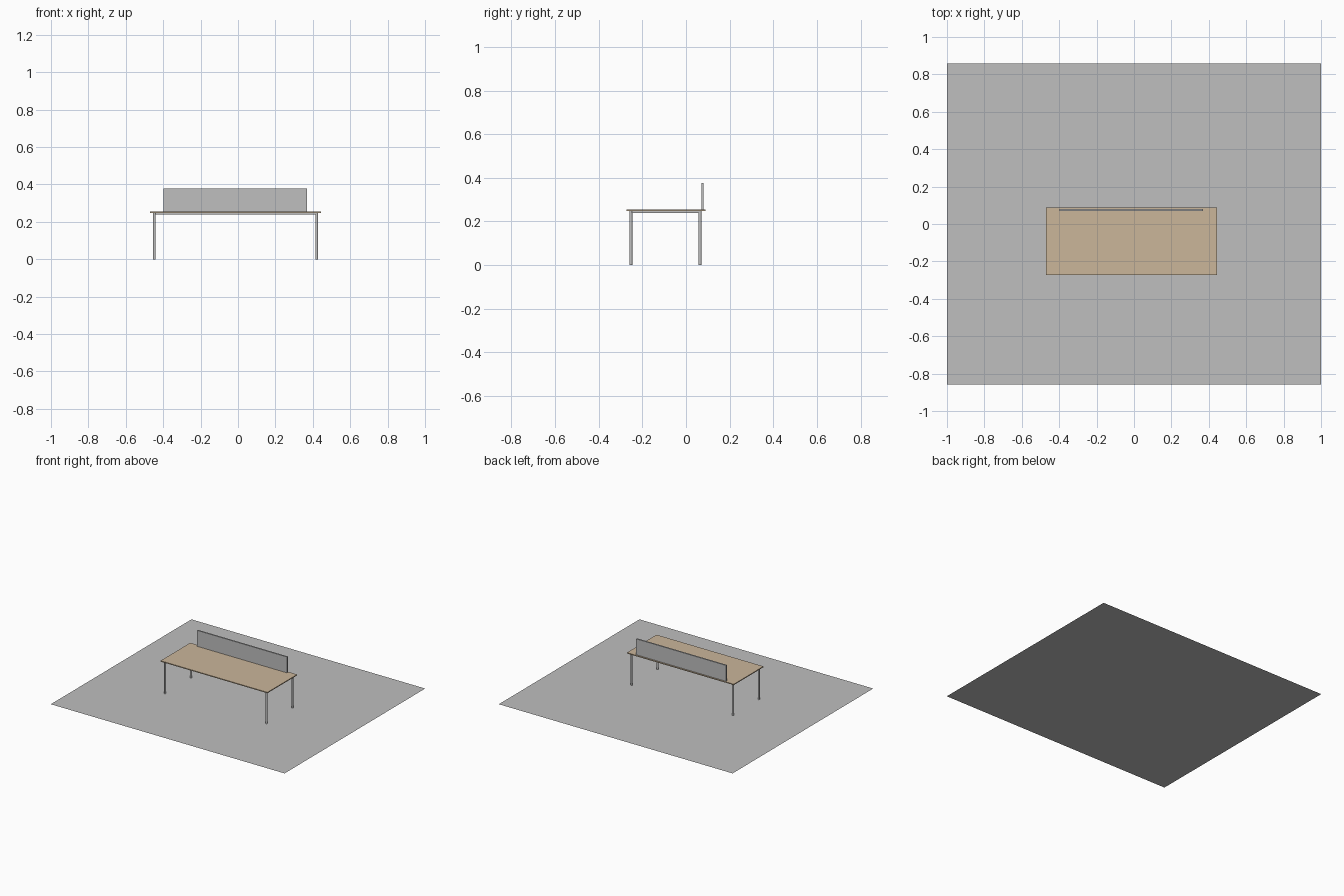
import bpy

if "Cube" in bpy.data.objects:
    bpy.data.objects.remove(bpy.data.objects["Cube"])


def material(name, rgb):
    m = bpy.data.materials.new(name)
    m.diffuse_color = (*rgb, 1)
    m.use_nodes = True
    m.node_tree.nodes["Principled BSDF"].inputs["Base Color"].default_value = m.diffuse_color
    return m


GREY = material("neutral grey", (0.52, 0.52, 0.52))
TAN = material("light wood", (0.597, 0.468, 0.323))


def box(name, lo, hi, mat):
    bpy.ops.mesh.primitive_cube_add(size=1, location=[(a + b) / 2 for a, b in zip(lo, hi)])
    o = bpy.context.object
    o.name = name
    o.scale = [b - a for a, b in zip(lo, hi)]
    bpy.ops.object.transform_apply(location=False, rotation=False, scale=True)
    o.data.materials.append(mat)
    return o


# Floor sheet
bpy.ops.mesh.primitive_plane_add(size=2)
floor = bpy.context.object
floor.name = "floor"
floor.scale = (1, 0.859, 1)
bpy.ops.object.transform_apply(scale=True)
floor.data.materials.append(GREY)

# Desk top and privacy panel standing near its back edge
box("desk_top", (-0.471, -0.273, 0.247), (0.443, 0.089, 0.254), TAN)
box("privacy_panel", (-0.398, 0.070, 0.254), (0.369, 0.081, 0.377), GREY)

# Legs
LX, LY, R = (-0.447, 0.421), (-0.253, 0.064), 0.007
for sx, x in zip(("left", "right"), LX):
    for sy, y in zip(("front", "back"), LY):
        bpy.ops.mesh.primitive_cylinder_add(vertices=24, radius=R, depth=0.247, location=(x, y, 0.1235))
        leg = bpy.context.object
        leg.name = f"{sy}_{sx}_leg"
        leg.data.materials.append(GREY)
        bpy.ops.object.shade_smooth_by_angle()

# Thin support rails under the top, between the legs
T = 0.005
for sy, y in zip(("front", "back"), LY):
    box(f"{sy}_rail", (LX[0], y - T, 0.240), (LX[1], y + T, 0.247), GREY)
for sx, x in zip(("left", "right"), LX):
    box(f"{sx}_rail", (x - T, LY[0], 0.240), (x + T, LY[1], 0.247), GREY)
